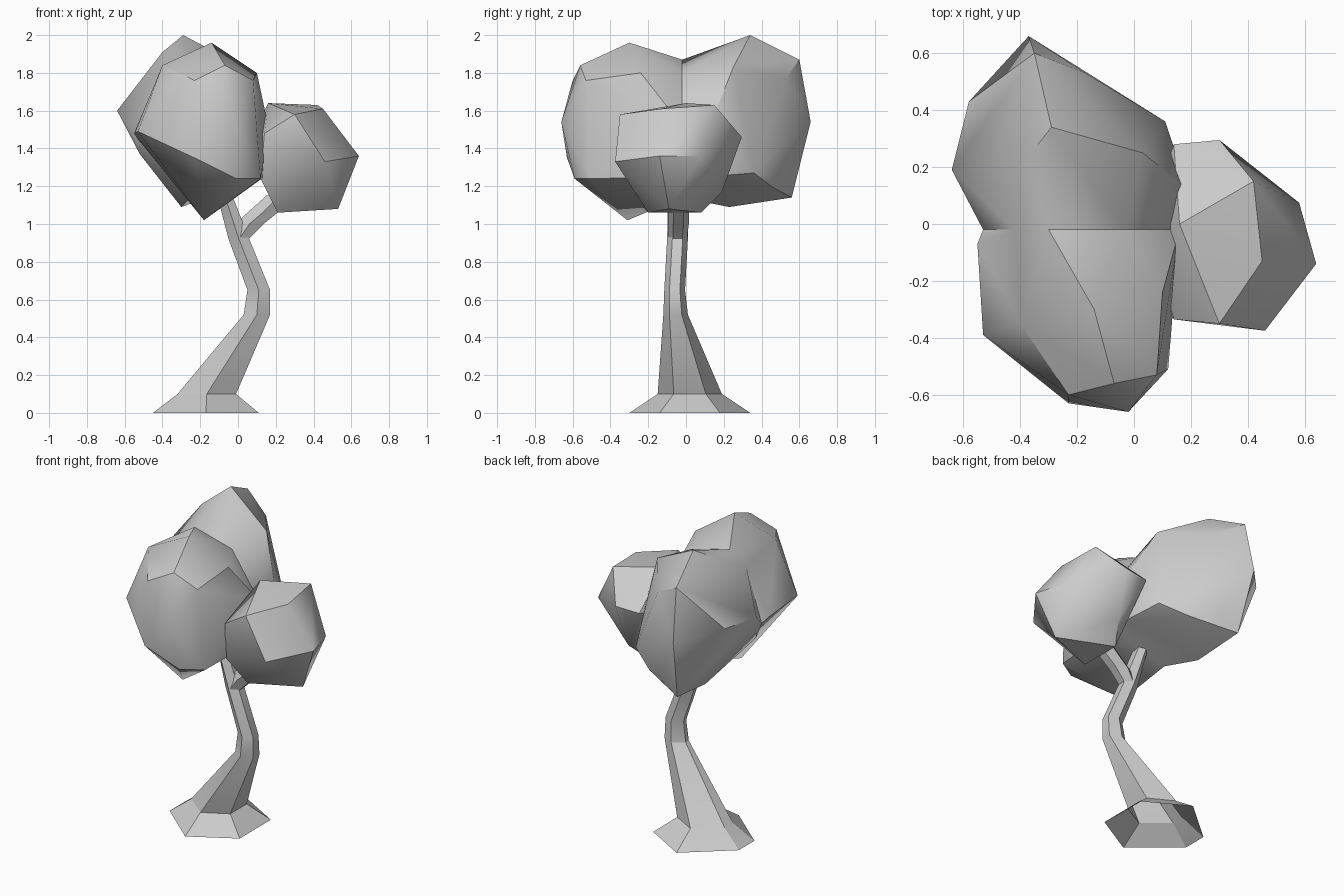
import bpy, bmesh, math


def finish(name, bm, angle):
    bmesh.ops.recalc_face_normals(bm, faces=bm.faces)
    mesh = bpy.data.meshes.new(name)
    bm.to_mesh(mesh)
    bm.free()
    mesh.shade_smooth()
    mesh.set_sharp_from_angle(angle=math.radians(angle))
    obj = bpy.data.objects.new(name, mesh)
    bpy.context.collection.objects.link(obj)


def add_hull(bm, points):
    """Faceted leaf clump: convex hull of a few corner points."""
    verts = [bm.verts.new(p) for p in points]
    res = bmesh.ops.convex_hull(bm, input=verts)
    loose = {v for v in res["geom_interior"] + res["geom_unused"]
             if isinstance(v, bmesh.types.BMVert)}
    bmesh.ops.delete(bm, geom=list(loose), context='VERTS')


def limb(name, rings, sides=6):
    """Loft through horizontal rings (x, y, z, half width, half depth), open ended."""
    bm = bmesh.new()
    loops = []
    for x, y, z, rx, ry in rings:
        loop = []
        for i in range(sides):
            a = math.tau * i / sides - math.pi / 2
            pinch = 0.5 if i > 3 else 1.0   # narrower left side
            loop.append(bm.verts.new((x + rx * math.cos(a) / math.cos(math.pi / 6),
                                      y + ry * math.sin(a) * pinch, z)))
        loops.append(loop)
    for lo, hi in zip(loops, loops[1:]):
        for i in range(sides):
            j = (i + 1) % sides
            bm.faces.new((lo[i], lo[j], hi[j], hi[i]))
    finish(name, bm, 25)


# Trunk with flared root, bending into the left branch
limb("trunk", [
    (-0.17, 0.02, 0.00, 0.28, 0.32),
    (-0.165, 0.02, 0.10, 0.155, 0.17),
    (0.10, -0.055, 0.52, 0.07, 0.065),
    (0.11, -0.06, 0.65, 0.06, 0.055),
    (0.005, -0.045, 0.92, 0.055, 0.055),
    (-0.07, -0.04, 1.15, 0.04, 0.055),
    (-0.12, -0.04, 1.28, 0.035, 0.045),
])

# Right branch
limb("right_branch", [
    (0.005, -0.045, 0.92, 0.05, 0.05),
    (0.06, -0.04, 1.00, 0.075, 0.055),
    (0.13, -0.04, 1.06, 0.08, 0.055),
    (0.22, -0.04, 1.15, 0.07, 0.05),
])

# Large canopy: two hulls welded along a shared seam in the plane y = SEAM_Y
SEAM_Y = -0.02
seam = [(x, SEAM_Y, z) for x, z in (
    (-0.53, 1.45), (-0.42, 1.79), (-0.30, 1.87), (-0.03, 1.80),
    (0.16, 1.52), (0.14, 1.25), (-0.25, 1.14))]
front_half = [
    (-0.14, -0.30, 1.96), (-0.40, -0.35, 1.84), (-0.23, -0.60, 1.76),
    (-0.07, -0.56, 1.84), (0.08, -0.53, 1.76), (0.10, -0.24, 1.80),
    (-0.02, -0.66, 1.54), (-0.23, -0.63, 1.35), (-0.01, -0.59, 1.24),
    (0.12, -0.51, 1.24), (-0.53, -0.39, 1.49), (-0.18, -0.31, 1.02),
    (-0.55, -0.07, 1.48),
]
back_half = [
    (-0.29, 0.34, 2.00), (-0.35, 0.60, 1.87), (-0.40, 0.20, 1.91),
    (-0.17, 0.53, 1.77), (0.03, 0.25, 1.83), (-0.37, 0.66, 1.54),
    (-0.58, 0.43, 1.60), (-0.64, 0.19, 1.60), (-0.52, 0.02, 1.37),
    (-0.17, 0.53, 1.22), (0.11, 0.36, 1.27), (0.19, 0.12, 1.50),
    (-0.33, 0.56, 1.14), (-0.30, 0.23, 1.09), (0.15, 0.10, 1.25),
    (-0.05, 0.45, 1.20),
]
bm = bmesh.new()
add_hull(bm, front_half + seam)
add_hull(bm, back_half + seam)
caps = [f for f in bm.faces if all(abs(v.co.y - SEAM_Y) < 1e-4 for v in f.verts)]
bmesh.ops.delete(bm, geom=caps, context='FACES')
bmesh.ops.remove_doubles(bm, verts=bm.verts, dist=0.001)
finish("main_canopy", bm, 36)

# Small clump on the right branch
bm = bmesh.new()
add_hull(bm, [
    (0.16, 0.0, 1.64), (0.42, 0.15, 1.63), (0.45, -0.13, 1.61),
    (0.30, -0.35, 1.58), (0.46, -0.375, 1.33), (0.64, -0.14, 1.36),
    (0.58, 0.075, 1.36), (0.30, 0.295, 1.46), (0.53, -0.09, 1.08),
    (0.14, -0.335, 1.48), (0.12, -0.30, 1.24), (0.14, 0.28, 1.45),
    (0.21, -0.20, 1.06), (0.21, 0.08, 1.06), (0.28, 0.19, 1.17),
    (0.04, 0.0, 1.40),
])
finish("right_canopy", bm, 36)
